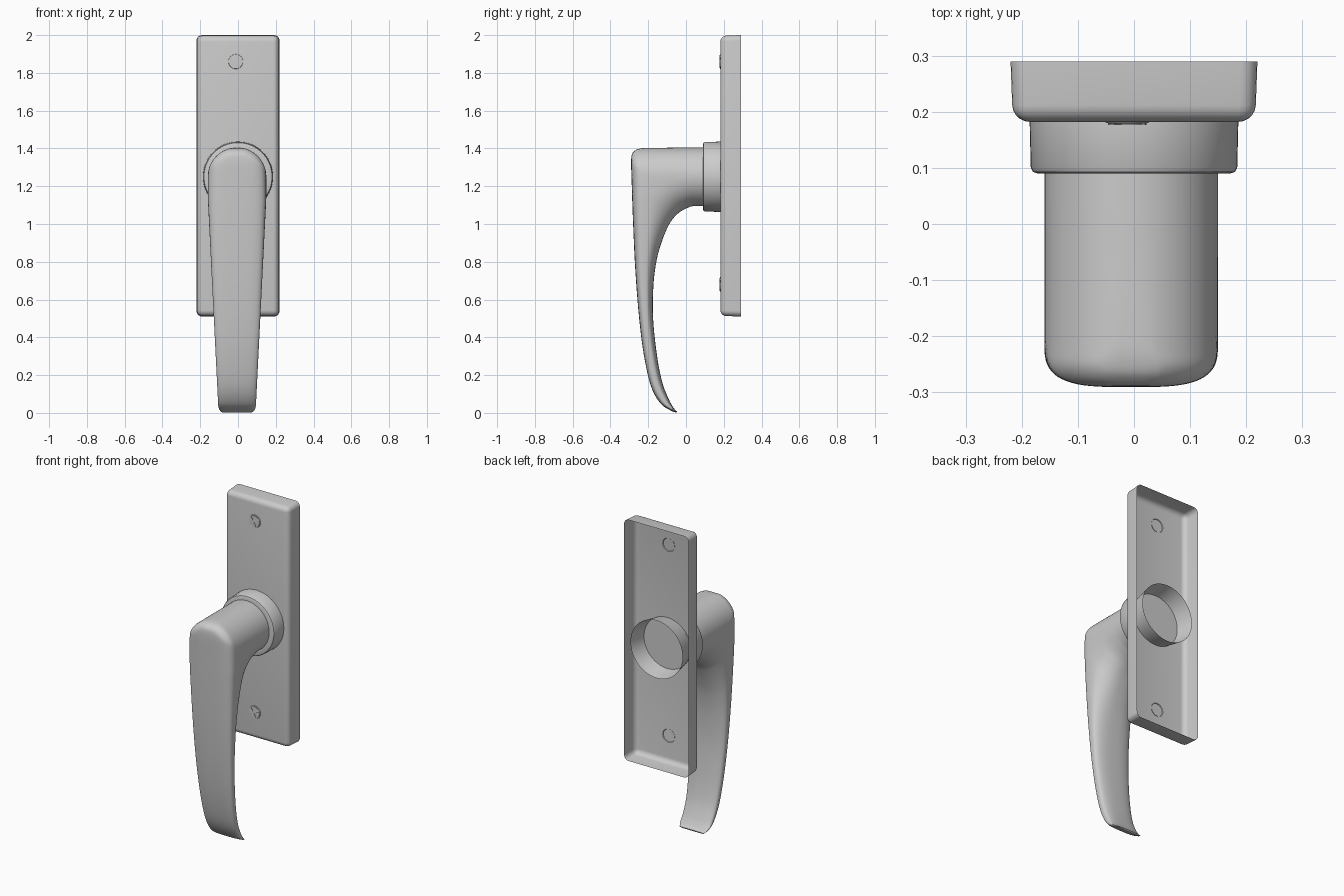
import bpy, bmesh, math
from mathutils import Vector

if "Cube" in bpy.data.objects:
    bpy.data.objects.remove(bpy.data.objects["Cube"])

CX, CZ, R = -0.005, 1.25, 0.155   # neck axis and radius


def finish(bm, name, angle=35):
    bmesh.ops.recalc_face_normals(bm, faces=bm.faces)
    me = bpy.data.meshes.new(name)
    bm.to_mesh(me)
    bm.free()
    ob = bpy.data.objects.new(name, me)
    bpy.context.collection.objects.link(ob)
    bpy.ops.object.select_all(action='DESELECT')
    ob.select_set(True)
    bpy.context.view_layer.objects.active = ob
    bpy.ops.object.shade_smooth_by_angle(angle=math.radians(angle))
    return ob


def skin(bm, rings):
    for a, b in zip(rings, rings[1:]):
        for i in range(len(a)):
            j = (i + 1) % len(a)
            bm.faces.new((a[i], a[j], b[j], b[i]))


def lathe(name, prof, cx, cz, n=64, cap=False):
    """Revolve (radius, y) points about a front-to-back axis."""
    bm = bmesh.new()
    rings = [[bm.verts.new((cx + r * math.cos(2 * math.pi * i / n), y,
                            cz + r * math.sin(2 * math.pi * i / n)))
              for i in range(n)] for r, y in prof]
    skin(bm, rings)
    if cap:
        bm.faces.new(rings[0])
    return finish(bm, name)


# backplate: hollow pressed shell, open at the back
bm = bmesh.new()
bmesh.ops.create_cube(bm, size=1)
for v in bm.verts:
    back = v.co.y > 0
    v.co = Vector((v.co.x * (0.44 if back else 0.432), 0.29 if back else 0.182,
                   1.255 + v.co.z * (1.49 if back else 1.482)))
bmesh.ops.delete(bm, geom=[f for f in bm.faces if all(v.co.y > 0.28 for v in f.verts)],
                 context='FACES_ONLY')
edges = [e for e in bm.edges if any(v.co.y < 0.2 for v in e.verts)]
bmesh.ops.bevel(bm, geom=edges, offset=0.03, segments=5, profile=0.5, affect='EDGES')
finish(bm, "backplate", 40)

# collar in front of the plate and socket tube behind it
lathe("collar", [(0.15, 0.09), (0.172, 0.09), (0.18, 0.093), (0.184, 0.101), (0.186, 0.182)], 0, CZ)
lathe("rear_socket", [(0.178, 0.288), (0.158, 0.184)], 0, CZ)

# lever: sections given as front (y, z), back (y, z), squareness
SECT = [(.185, 1.405, .185, 1.095, 2), (.05, 1.405, .05, 1.095, 2),
        (-.08, 1.404, .01, 1.086, 2.2), (-.18, 1.403, -.03, 1.065, 2.5),
        (-.24, 1.400, -.06, 1.038, 3), (-.275, 1.385, -.085, 1.005, 3.3),
        (-.29, 1.345, -.105, .965, 3.5), (-.287, 1.2, -.13, .9, 3.5),
        (-.28, 1.0, -.155, .81, 3.5), (-.268, .75, -.172, .68, 3.5),
        (-.248, .5, -.174, .5, 3.5), (-.222, .3, -.153, .3, 3.5),
        (-.185, .14, -.125, .16, 3.5), (-.135, .05, -.09, .07, 3.5),
        (-.08, .012, -.065, .026, 3), (-.05, .001, -.048, .008, 3)]


def spline(pts, steps):
    out = []
    for i in range(len(pts) - 1):
        p = [pts[max(0, min(len(pts) - 1, i + k))] for k in (-1, 0, 1, 2)]
        for s in range(steps):
            t = s / steps
            out.append([0.5 * (2 * b + (c - a) * t + (2 * a - 5 * b + 4 * c - d) * t * t
                               + (3 * b - a - 3 * c + d) * t ** 3) for a, b, c, d in zip(*p)])
    return out + [list(pts[-1])]


def half_width(y, z):
    """Taper seen from the front, with arched top and rounded tip."""
    w = min(R, 0.098 + 0.05 * z)
    if z < 0.04:
        w -= 0.03 * (1 - math.sqrt(max(0, 1 - ((0.04 - z) / 0.04) ** 2)))
    return w


def arch_limit(y, z):
    if z <= CZ:
        return 1
    rc, d = 0.05, max(0, y + 0.29)
    r = R if d >= rc else R - rc + math.sqrt(rc * rc - (rc - d) ** 2)
    return math.sqrt(max(1e-6, r * r - (z - CZ) ** 2))


bm = bmesh.new()
rings, N = [], 64
for fy, fz, by, bz, n in spline(SECT, 5):
    ring = []
    for i in range(N):
        a = 2 * math.pi * (i + 0.5) / N
        c, s = math.cos(a), math.sin(a)
        e = n if c > 0 else 2 + (n - 2) * 0.4
        u = math.copysign(abs(c) ** (2 / e), c)
        k = math.copysign(abs(s) ** (2 / e), s)
        y = (fy + by) / 2 + u * (fy - by) / 2
        z = (fz + bz) / 2 + u * (fz - bz) / 2
        x = min(abs(k) * half_width(y, z), arch_limit(y, z))
        ring.append(bm.verts.new((CX + math.copysign(x, k), y, z)))
    rings.append(ring)
skin(bm, rings)
bm.faces.new(rings[0])
bm.faces.new(rings[-1])
finish(bm, "lever_handle", 50)

# screws: shallow head with a cross slot left between four raised pads
for label, z in (("upper", 1.86), ("lower", 0.68)):
    lathe(label + "_screw_head", [(0.034, 0.1795), (0.038, 0.180), (0.041, 0.186)], -0.012, z, 32, True)
    bm = bmesh.new()
    for q in range(4):
        a0 = math.radians(30 + 90 * q)
        pts = [(0.007, 0.007)] + [(0.034 * math.cos(t), 0.034 * math.sin(t))
                                  for t in [0.2 + i * (math.pi / 2 - 0.4) / 6 for i in range(7)]]
        loop = [bm.verts.new((-0.012 + px * math.cos(a0) - pz * math.sin(a0), 0.1765,
                              z + px * math.sin(a0) + pz * math.cos(a0))) for px, pz in pts]
        f = bm.faces.new(loop)
        ext = bmesh.ops.extrude_face_region(bm, geom=[f])
        for v in ext["geom"]:
            if isinstance(v, bmesh.types.BMVert):
                v.co.y = 0.18
    finish(bm, label + "_screw_pads")
